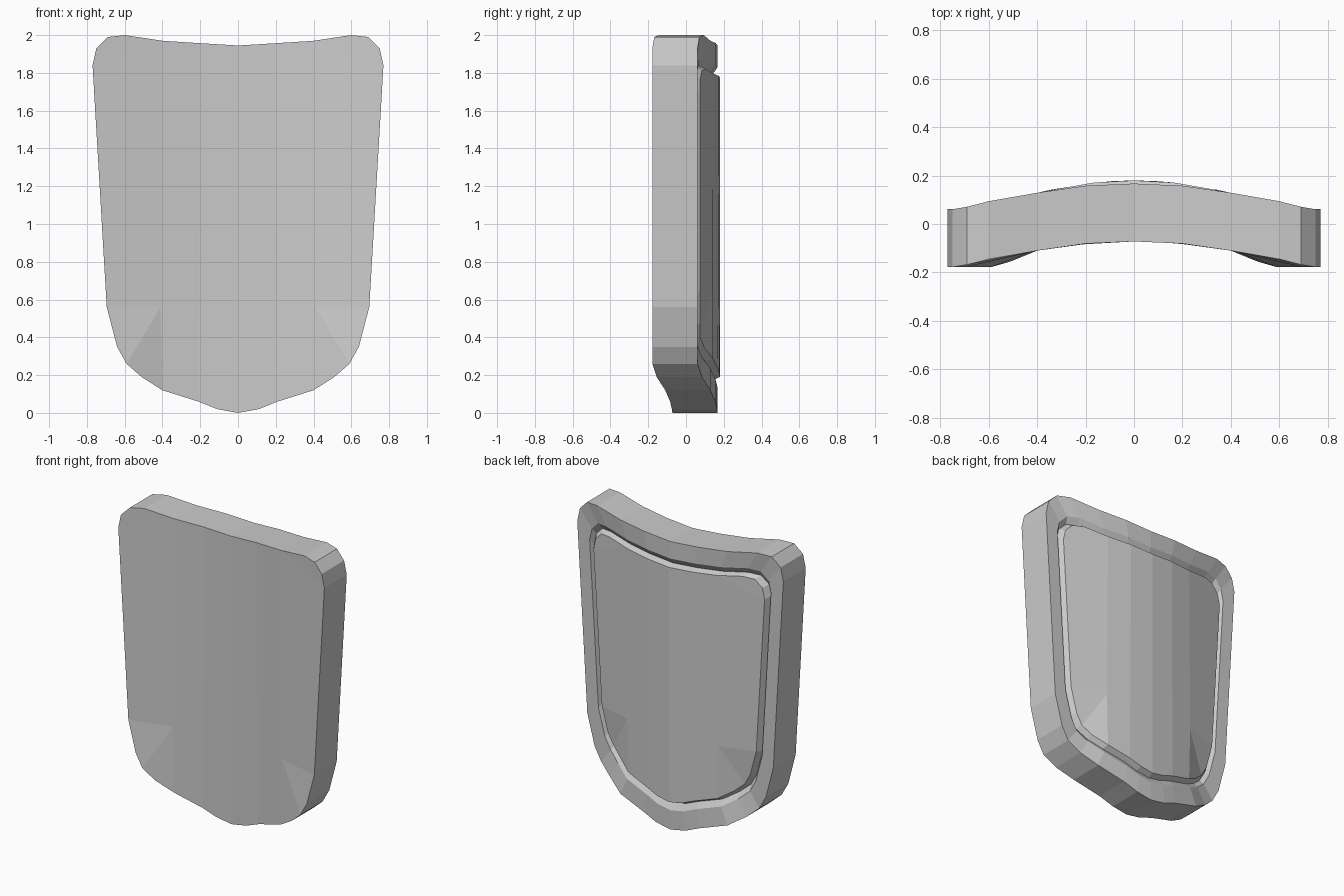
import bpy
import bmesh

if "Cube" in bpy.data.objects:
    bpy.data.objects.remove(bpy.data.objects["Cube"])

# Right half of the outline, bottom centre to top centre: x, z, backward bend
OUTLINE = [(0, 0, 0), (.11, .02, .003), (.21, .06, .012), (.40, .12, .038),
           (.51, .19, .083), (.59, .26, .106), (.64, .35, .106),
           (.695, .56, .106), (.77, 1.84, .106), (.75, 1.93, .106),
           (.69, 1.99, .096), (.60, 2.0, .073), (.40, 1.97, .038),
           (.20, 1.957, .009), (0, 1.945, 0)]
INNER = (.41, .56, .038)      # surface point that forms the lower corner facets
P = len(OUTLINE)
CAP = [(0, 1, 2, 13, 14), (2, 3, P, 12, 13), (3, 4, 5, P), (5, 6, 7, P),
       (7, 8, 12, P), (8, 9, 10, 11, 12)]
MID_Z = 1.028

# Rings from front to back: x scale, z scale, y at the centre line
RINGS = [(1, 1, -.072),       # front face edge
         (1, 1, .167),        # rear rim outer edge
         (.88, .874, .167),   # rear rim inner edge
         (.86, .832, .140),   # groove bottom
         (.83, .815, .180)]   # raised rear panel edge

bm = bmesh.new()


def add_point(point, ring):
    x, z, bend = point
    sx, sz, y = ring
    return bm.verts.new((x * sx, y - bend, MID_Z + (z - MID_Z) * sz))


rings = [[add_point(p, r) for p in OUTLINE] for r in RINGS]

# Side wall, rim, groove and panel bevel
for a, b in zip(rings, rings[1:]):
    for i in range(P - 1):
        bm.faces.new((a[i], b[i], b[i + 1], a[i + 1]))

# Concave front face and convex rear panel
front = rings[0] + [add_point(INNER, RINGS[0])]
back = rings[-1] + [add_point(INNER, RINGS[-1])]
for face in CAP:
    bm.faces.new([front[i] for i in face])
    bm.faces.new([back[i] for i in reversed(face)])

mesh = bpy.data.meshes.new("shield_plate")
bm.to_mesh(mesh)
bm.free()
plate = bpy.data.objects.new("shield_plate", mesh)
bpy.context.collection.objects.link(plate)

# Left half
mirror = plate.modifiers.new("mirror", 'MIRROR')
mirror.use_clip = True
